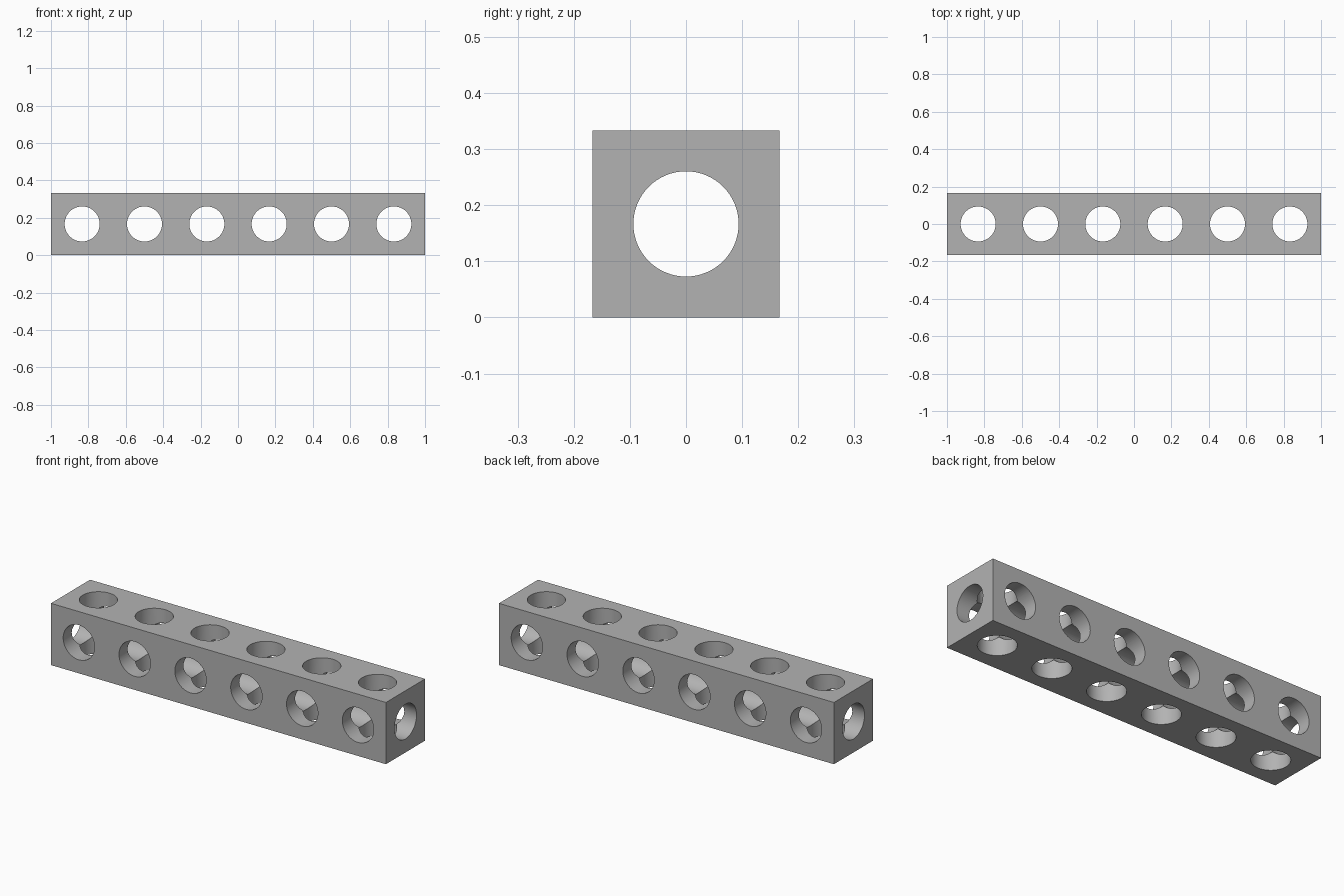
import bpy
import bmesh
import math
from mathutils import Matrix, Vector

cube = bpy.data.objects.get("Cube")
if cube:
    bpy.data.objects.remove(cube, do_unlink=True)

COUNT = 6
PITCH = 2 / COUNT          # hole spacing, also the beam thickness
MID = PITCH / 2
RADIUS = 0.0938

grey = bpy.data.materials.new("plain grey")
grey.use_nodes = True
grey.diffuse_color = (0.45, 0.45, 0.45, 1)
grey.node_tree.nodes["Principled BSDF"].inputs["Base Color"].default_value = grey.diffuse_color


def make_object(name, bm):
    mesh = bpy.data.meshes.new(name)
    bm.to_mesh(mesh)
    bm.free()
    mesh.materials.append(grey)
    obj = bpy.data.objects.new(name, mesh)
    bpy.context.collection.objects.link(obj)
    return obj


def make_cutter(name, centres, rotation, radius, depth):
    bm = bmesh.new()
    for centre in centres:
        bmesh.ops.create_cone(bm, cap_ends=True, segments=64, radius1=radius, radius2=radius,
                              depth=depth, matrix=Matrix.Translation(centre) @ rotation)
    obj = make_object(name, bm)
    obj.hide_render = True
    return obj


# Square beam
bm = bmesh.new()
bmesh.ops.create_cube(bm, size=1, matrix=Matrix.Translation((0, 0, MID))
                      @ Matrix.Diagonal((2, PITCH, PITCH, 1)))
beam = make_object("perforated_beam", bm)

# Long bore and the two rows of cross holes; radii differ a hair for clean cuts
centres = [Vector((-1 + PITCH * (i + 0.5), 0, MID)) for i in range(COUNT)]
quarter = math.pi / 2
cutters = [
    make_cutter("long_bore_cutter", [Vector((0, 0, MID))],
                Matrix.Rotation(quarter, 4, "Y"), RADIUS, 3),
    make_cutter("front_holes_cutter", centres,
                Matrix.Rotation(quarter, 4, "X"), RADIUS - 0.0001, 1),
    make_cutter("top_holes_cutter", centres, Matrix.Identity(4), RADIUS - 0.0002, 1),
]
bpy.ops.object.select_all(action="DESELECT")
bpy.context.view_layer.objects.active = beam
beam.select_set(True)
for cutter in cutters:
    cut = beam.modifiers.new(cutter.name, "BOOLEAN")
    cut.operation = "DIFFERENCE"
    cut.solver = "EXACT"
    cut.object = cutter
    bpy.ops.object.modifier_apply(modifier=cut.name)
for cutter in cutters:
    bpy.data.objects.remove(cutter, do_unlink=True)

# Smooth bores with crisp edges
bpy.ops.object.shade_smooth_by_angle(angle=math.radians(12))
